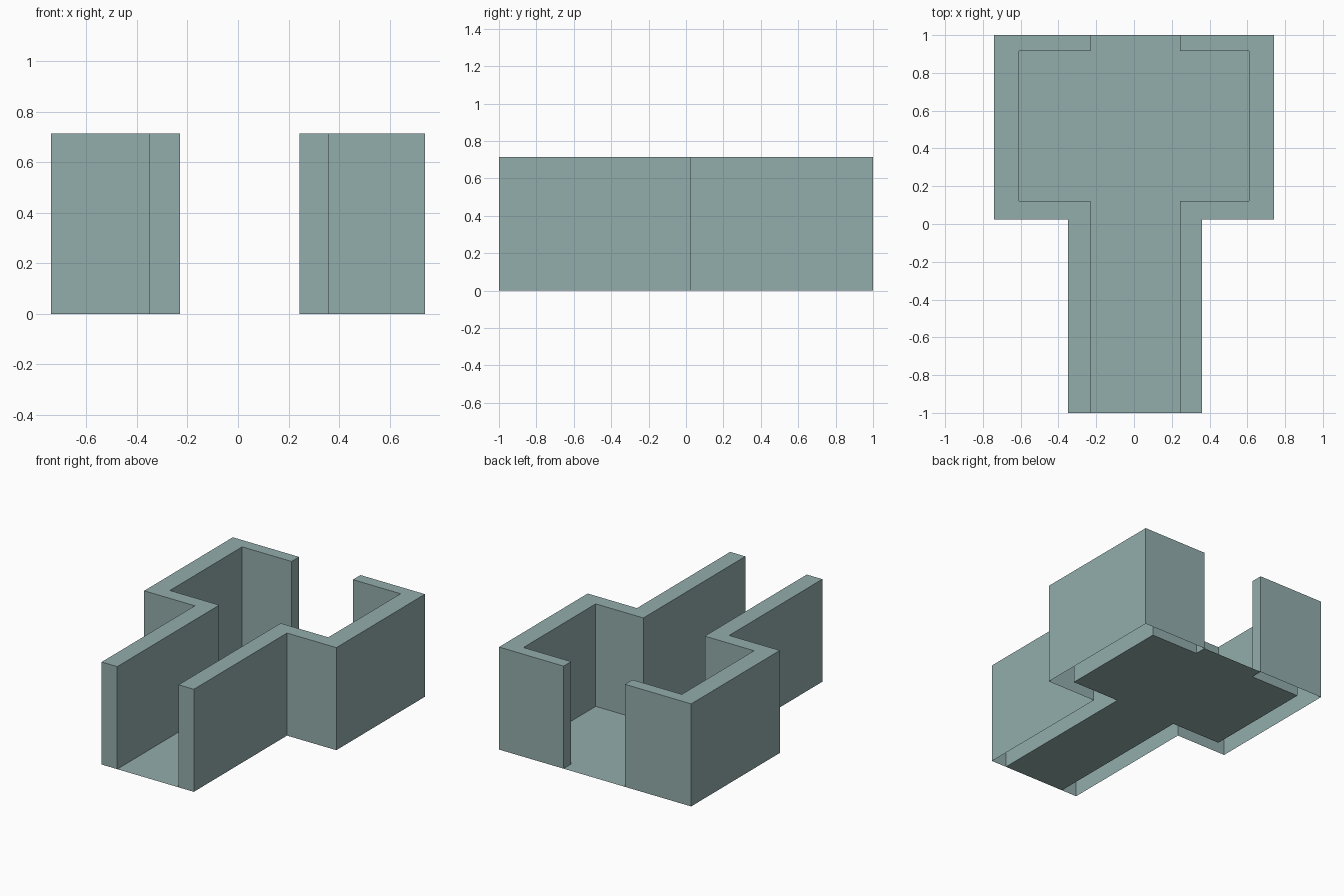
import bpy

if "Cube" in bpy.data.objects:
    bpy.data.objects.remove(bpy.data.objects["Cube"])

HEIGHT = 0.714

mat = bpy.data.materials.new("grey teal")
mat.diffuse_color = (0.29, 0.42, 0.41, 1)
mat.use_nodes = True
mat.node_tree.nodes["Principled BSDF"].inputs["Base Color"].default_value = mat.diffuse_color


def add_mesh(name, verts, faces):
    mesh = bpy.data.meshes.new(name)
    mesh.from_pydata(verts, [], faces)
    mesh.materials.append(mat)
    mesh.update()
    obj = bpy.data.objects.new(name, mesh)
    bpy.context.collection.objects.link(obj)
    return obj


def wall(name, side, hall_in, hall_out):
    """Hollow wall shell, open underneath; side is +1 (right) or -1 (left)."""
    outline = [(hall_out, -1), (hall_out, 0.025), (0.74, 0.025), (0.74, 1),
               (hall_in, 1), (hall_in, 0.917), (0.61, 0.917), (0.61, 0.122),
               (hall_in, 0.122), (hall_in, -1)]
    outline = [(side * x, y) for x, y in outline]
    if side < 0:
        outline.reverse()          # keep the outline counter-clockwise
    n = len(outline)
    verts = [(x, y, z) for z in (0, HEIGHT) for x, y in outline]
    faces = [(i, (i + 1) % n, n + (i + 1) % n, n + i) for i in range(n)]
    faces.append(tuple(range(n, 2 * n)))   # top rim
    return add_mesh(name, verts, faces)


# Walls on both sides of the corridor and room
wall("left_wall", -1, 0.23, 0.35)
wall("right_wall", 1, 0.243, 0.36)

# Thin floor: corridor, room and doorway, filling the space between the walls
floor = [(-0.23, -1), (0.243, -1), (0.243, 0.122), (0.61, 0.122),
         (0.61, 0.917), (0.243, 0.917), (0.243, 1), (-0.23, 1),
         (-0.23, 0.917), (-0.61, 0.917), (-0.61, 0.122), (-0.23, 0.122)]
add_mesh("floor", [(x, y, 0) for x, y in floor], [tuple(range(len(floor)))])
